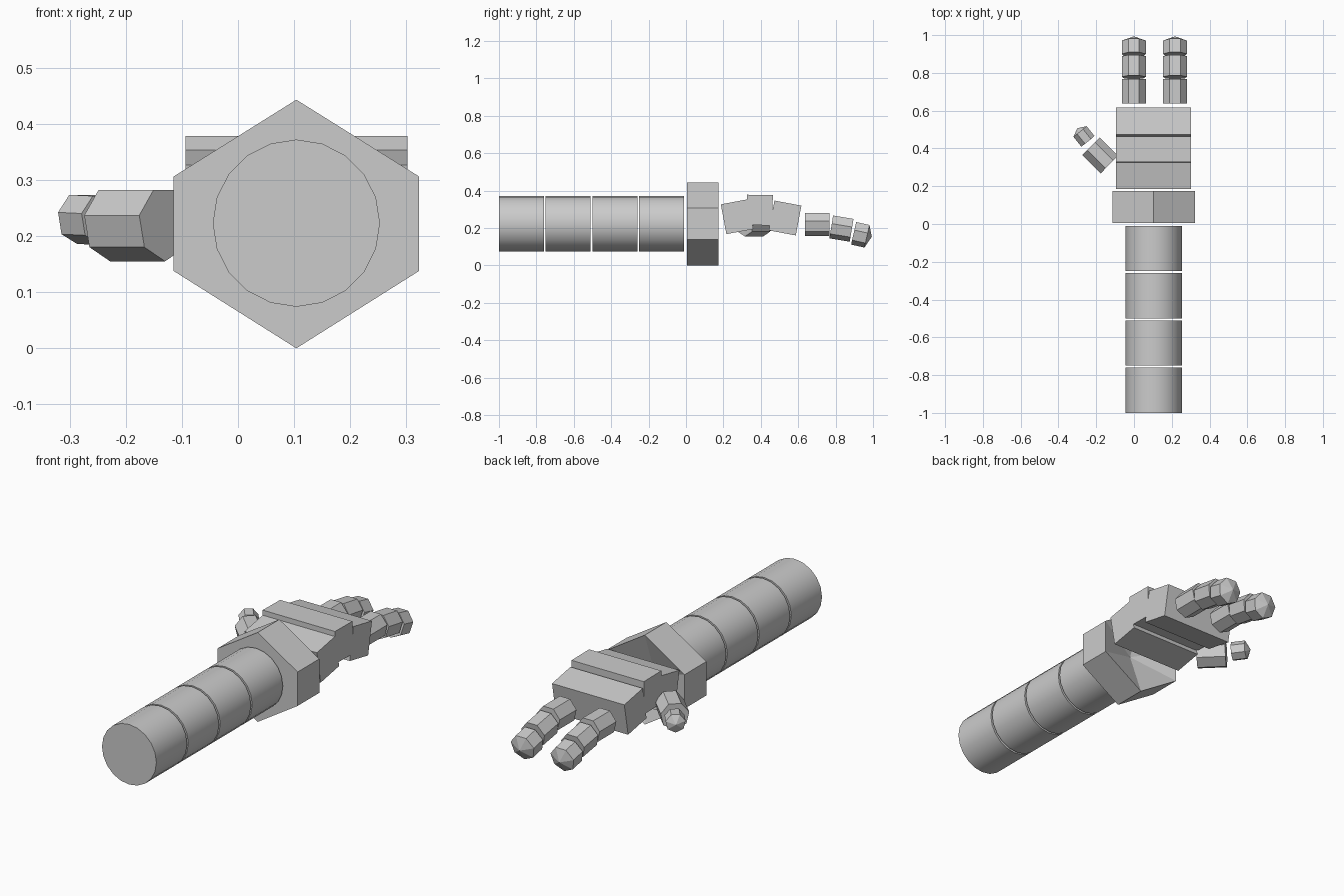
import bpy, bmesh
from math import sin, cos, pi, radians
from mathutils import Vector

if "Cube" in bpy.data.objects:
    bpy.data.objects.remove(bpy.data.objects["Cube"])

CX, CZ = 0.104, 0.223   # arm axis


def finish(bm, name):
    bmesh.ops.recalc_face_normals(bm, faces=bm.faces)
    me = bpy.data.meshes.new(name)
    bm.to_mesh(me)
    bm.free()
    ob = bpy.data.objects.new(name, me)
    bpy.context.collection.objects.link(ob)
    return ob


def prism(name, a, b, profile, tip=0.0):
    """Extrude a (side, up) profile from a to b; tip adds (or sinks) a pointed end."""
    a, b = Vector(a), Vector(b)
    d = (b - a).normalized()
    side = d.cross(Vector((0, 0, 1))).normalized()
    up = side.cross(d)
    bm = bmesh.new()
    r0, r1 = [[bm.verts.new(p + side * s + up * u) for s, u in profile] for p in (a, b)]
    n = len(profile)
    bm.faces.new(r0)
    for i in range(n):
        bm.faces.new((r0[i], r0[(i + 1) % n], r1[(i + 1) % n], r1[i]))
    if tip:
        c = bm.verts.new(b + d * tip)
        for i in range(n):
            bm.faces.new((r1[i], r1[(i + 1) % n], c))
    else:
        bm.faces.new(r1)
    return finish(bm, name)


def ring(n, r, turn=0.0):
    return [(r * sin(turn + 2 * pi * i / n), r * cos(turn + 2 * pi * i / n)) for i in range(n)]


# forearm: four round segments with narrow gaps
for i in range(4):
    y = -1 + 0.25 * i
    arm = prism(f"forearm_segment_{i + 1}", (CX, y, CZ), (CX, y + 0.24, CZ), ring(20, 0.149))
    bpy.ops.object.select_all(action='DESELECT')
    arm.select_set(True)
    bpy.context.view_layer.objects.active = arm
    bpy.ops.object.shade_smooth_by_angle(angle=radians(30))

# hexagonal wrist cuff with a dished hand side
hexagon = [(0, 0.221), (0.219, 0.084), (0.219, -0.084), (0, -0.222), (-0.219, -0.084), (-0.219, 0.084)]
prism("wrist_cuff", (CX, 0.005, 0.222), (CX, 0.175, 0.222), hexagon, tip=-0.08)

# palm: three slabs forming a shallow arch
slab = [(-0.198, 0.081), (0.198, 0.081), (0.198, -0.081), (-0.198, -0.081)]
palm = [((0.201, 0.247), (0.345, 0.274)),
        ((0.326, 0.297), (0.463, 0.295)),
        ((0.458, 0.267), (0.602, 0.240))]
for i, ((y0, z0), (y1, z1)) in enumerate(palm):
    prism(f"palm_slab_{i + 1}", (CX, y0, z0), (CX, y1, z1), slab)

# two fingers, three knuckles each, curling down
finger = [((0.637, 0.222), (0.768, 0.222), 0),
          ((0.777, 0.209), (0.886, 0.191), 0),
          ((0.897, 0.175), (0.968, 0.159), 0.026)]
hept = ring(7, 0.065, pi / 7)
for side, x in (("inner", -0.001), ("outer", 0.217)):
    for i, ((y0, z0), (y1, z1), tip) in enumerate(finger):
        prism(f"{side}_finger_{i + 1}", (x, y0, z0), (x, y1, z1), hept, tip)

# thumb angled out from the palm
prism("thumb_base", (-0.130, 0.315, 0.222), (-0.228, 0.412, 0.222), ring(7, 0.067, pi / 7))
prism("thumb_tip", (-0.244, 0.438, 0.230), (-0.286, 0.490, 0.232), ring(7, 0.046, pi / 7), 0.022)
